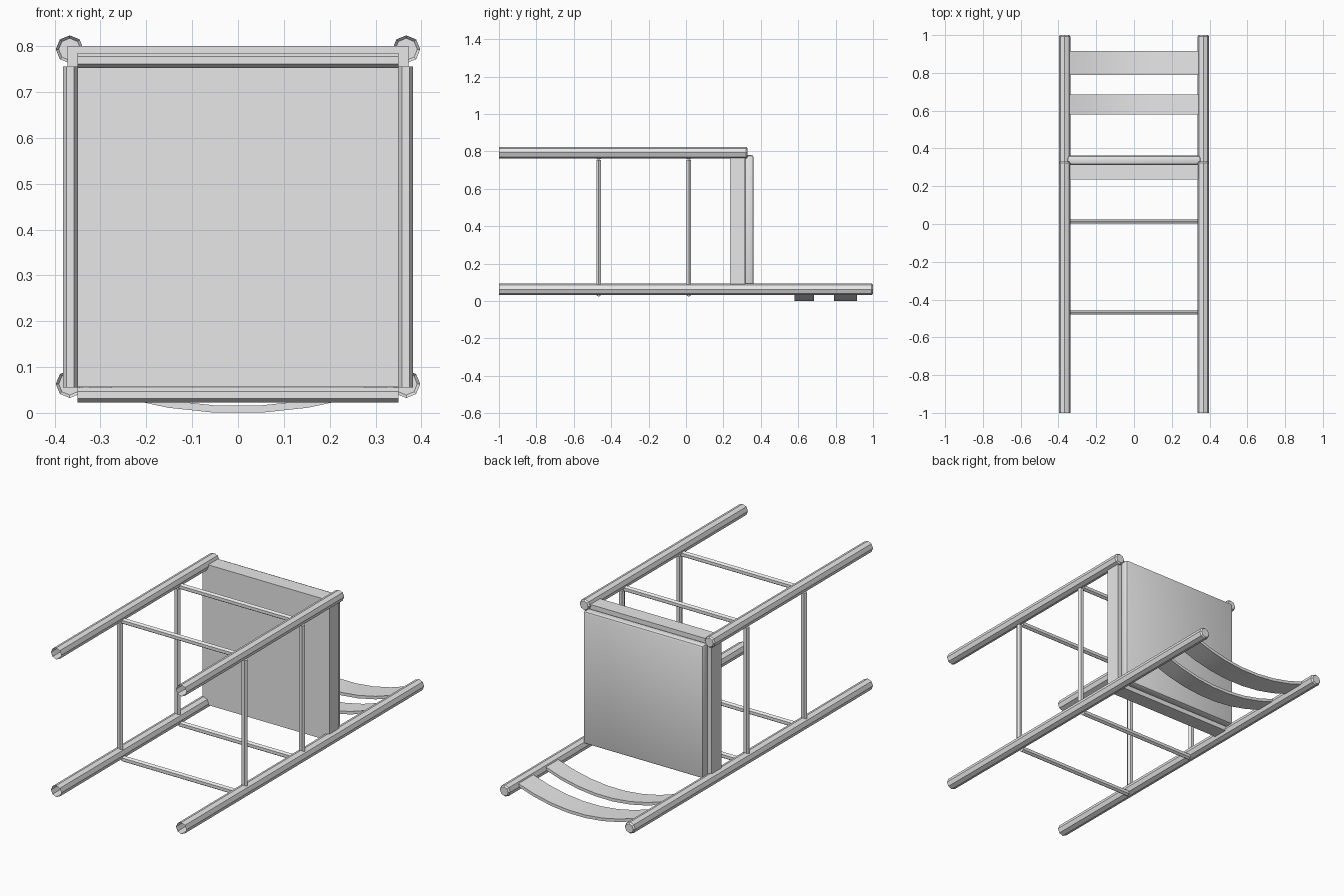
import bpy, bmesh, math
from mathutils import Vector

if "Cube" in bpy.data.objects:
    bpy.data.objects.remove(bpy.data.objects["Cube"])

grey = bpy.data.materials.new("light_grey")
grey.diffuse_color = (0.8, 0.8, 0.8, 1)
grey.use_nodes = True
grey.node_tree.nodes["Principled BSDF"].inputs["Base Color"].default_value = grey.diffuse_color

LEG_X, BACK_Z, FRONT_Z, MID_Z = 0.367, 0.063, 0.793, 0.428


def finish(name, bm, smooth=False):
    bmesh.ops.recalc_face_normals(bm, faces=bm.faces)
    me = bpy.data.meshes.new(name)
    bm.to_mesh(me)
    bm.free()
    me.materials.append(grey)
    ob = bpy.data.objects.new(name, me)
    bpy.context.collection.objects.link(ob)
    if smooth:
        bpy.ops.object.select_all(action='DESELECT')
        ob.select_set(True)
        bpy.context.view_layer.objects.active = ob
        bpy.ops.object.shade_smooth_by_angle(angle=math.radians(30))
    return ob


def rod(name, sides, rings, u, v, cap_start):
    """Loft rings of (centre, radius); u and v span the cross-section."""
    bm = bmesh.new()
    u, v = Vector(u), Vector(v)
    loops = []
    for centre, r in rings:
        loops.append([bm.verts.new(Vector(centre)
                      + u * r * math.cos(math.tau * i / sides)
                      + v * r * math.sin(math.tau * i / sides)) for i in range(sides)])
    for a, b in zip(loops, loops[1:]):
        for i in range(sides):
            j = (i + 1) % sides
            bm.faces.new((a[i], a[j], b[j], b[i]))
    bm.faces.new(loops[-1])
    if cap_start:
        bm.faces.new(loops[0])
    return finish(name, bm)


def box(name, lo, hi, bevel=0.0, segments=2):
    lo, hi = Vector(lo), Vector(hi)
    bm = bmesh.new()
    bmesh.ops.create_cube(bm, size=1)
    for vert in bm.verts:
        vert.co = (lo + hi) / 2 + vert.co * (hi - lo)
    if bevel:
        bmesh.ops.bevel(bm, geom=bm.edges[:], offset=bevel, segments=segments,
                        profile=0.5, affect='EDGES')
    return finish(name, bm, smooth=bevel > 0)


# Octagonal legs, hollow at the foot and softly capped at the other end
for side, x in (("left", -LEG_X), ("right", LEG_X)):
    for part, z, end in (("back_post", BACK_Z, 1.0), ("front_leg", FRONT_Z, 0.33)):
        rod(f"{part}_{side}", 8,
            [((x, -1, z), 0.0305), ((x, end - 0.008, z), 0.0305), ((x, end, z), 0.024)],
            (1, 0, 0), (0, 0, 1), False)

# Hexagonal rungs in two tiers around the legs
for tier, y in (("lower", -0.467), ("upper", 0.015)):
    for part, z in (("back", BACK_Z), ("front", FRONT_Z)):
        rod(f"{tier}_{part}_rung", 6,
            [((-0.35, y, z - 0.024), 0.0162), ((0.35, y, z - 0.024), 0.0162)],
            (0, 0, 1), (0, 0.88, 0), True)
    for side, x in (("left", -0.3655), ("right", 0.3655)):
        rod(f"{tier}_{side}_rung", 6,
            [((x, y, 0.055), 0.0162), ((x, y, 0.755), 0.0162)],
            (1, 0, 0), (0, 0.88, 0), True)

# Seat frame block and rounded seat pad
box("seat_frame", (-0.372, 0.235, 0.056), (0.372, 0.316, 0.80))
box("seat", (-0.352, 0.314, MID_Z - 0.352), (0.352, 0.362, MID_Z + 0.352), 0.012)

# Curved back slats
for name, y0, y1 in (("lower_back_slat", 0.58, 0.685), ("top_back_slat", 0.79, 0.915)):
    bm = bmesh.new()
    n, rows = 7, []
    for i in range(n + 1):
        x = -0.355 + 0.71 * i / n
        z = 0.53 * x * x - 0.001
        rows.append([bm.verts.new(p) for p in
                     ((x, y0, z), (x, y1, z), (x, y1, z + 0.016), (x, y0, z + 0.016))])
    for a, b in zip(rows, rows[1:]):
        for k in range(4):
            m = (k + 1) % 4
            bm.faces.new((a[k], a[m], b[m], b[k]))
    bm.faces.new(rows[0])
    bm.faces.new(rows[-1])
    finish(name, bm, smooth=True)
